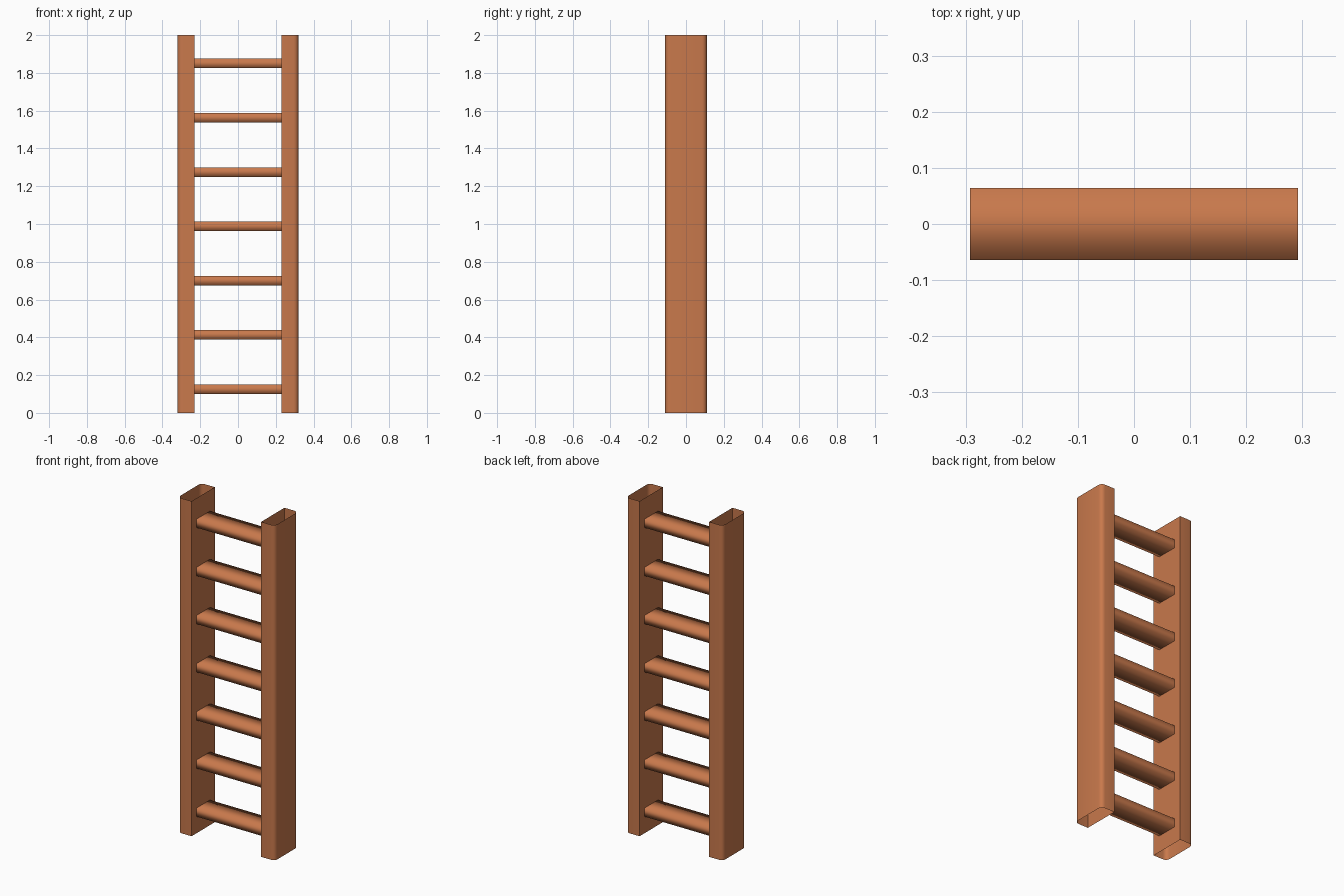
import bpy, math
from mathutils import Matrix

if "Cube" in bpy.data.objects:
    bpy.data.objects.remove(bpy.data.objects["Cube"])

wood = bpy.data.materials.new("terracotta")
wood.diffuse_color = (0.58, 0.19, 0.072, 1)
wood.use_nodes = True
wood.node_tree.nodes["Principled BSDF"].inputs["Base Color"].default_value = wood.diffuse_color


def open_tube(name, profile, length, matrix, smooth_angle):
    """Extrude a closed counter-clockwise outline along local z, without end caps."""
    n = len(profile)
    verts = [(x, y, z) for z in (0, length) for x, y in profile]
    faces = [(i, (i + 1) % n, n + (i + 1) % n, n + i) for i in range(n)]
    mesh = bpy.data.meshes.new(name)
    mesh.from_pydata(verts, [], faces)
    mesh.transform(matrix)
    mesh.materials.append(wood)
    obj = bpy.data.objects.new(name, mesh)
    bpy.context.collection.objects.link(obj)
    bpy.ops.object.select_all(action='DESELECT')
    obj.select_set(True)
    bpy.context.view_layer.objects.active = obj
    bpy.ops.object.shade_smooth_by_angle(angle=math.radians(smooth_angle))
    return obj


# Side rails: hollow, square inner corners, rounded outer corners
IN, OUT, HALF, R, STEPS = 0.23, 0.32, 0.11, 0.025, 4


def corner(cy, start):
    return [(OUT - R + R * math.cos(start + math.pi / 2 * k / STEPS),
             cy + R * math.sin(start + math.pi / 2 * k / STEPS))
            for k in range(STEPS + 1)]


right = [(IN, HALF), (IN, -HALF)] + corner(-HALF + R, -math.pi / 2) + corner(HALF - R, 0)
left = [(-x, -y) for x, y in right]
open_tube("right_rail", right, 2.0, Matrix(), 50)
open_tube("left_rail", left, 2.0, Matrix(), 50)

# Rungs: flat bars with softly shaded edges, running into the rails
W, H, L = 0.064, 0.025, 0.584
bar = [(-H, -W), (H, -W), (H, W), (-H, W)]
for i in range(7):
    place = Matrix.Translation((-L / 2, 0, 0.125 + i * 0.2875)) @ Matrix.Rotation(math.pi / 2, 4, 'Y')
    open_tube(f"rung_{i + 1}", bar, L, place, 100)
